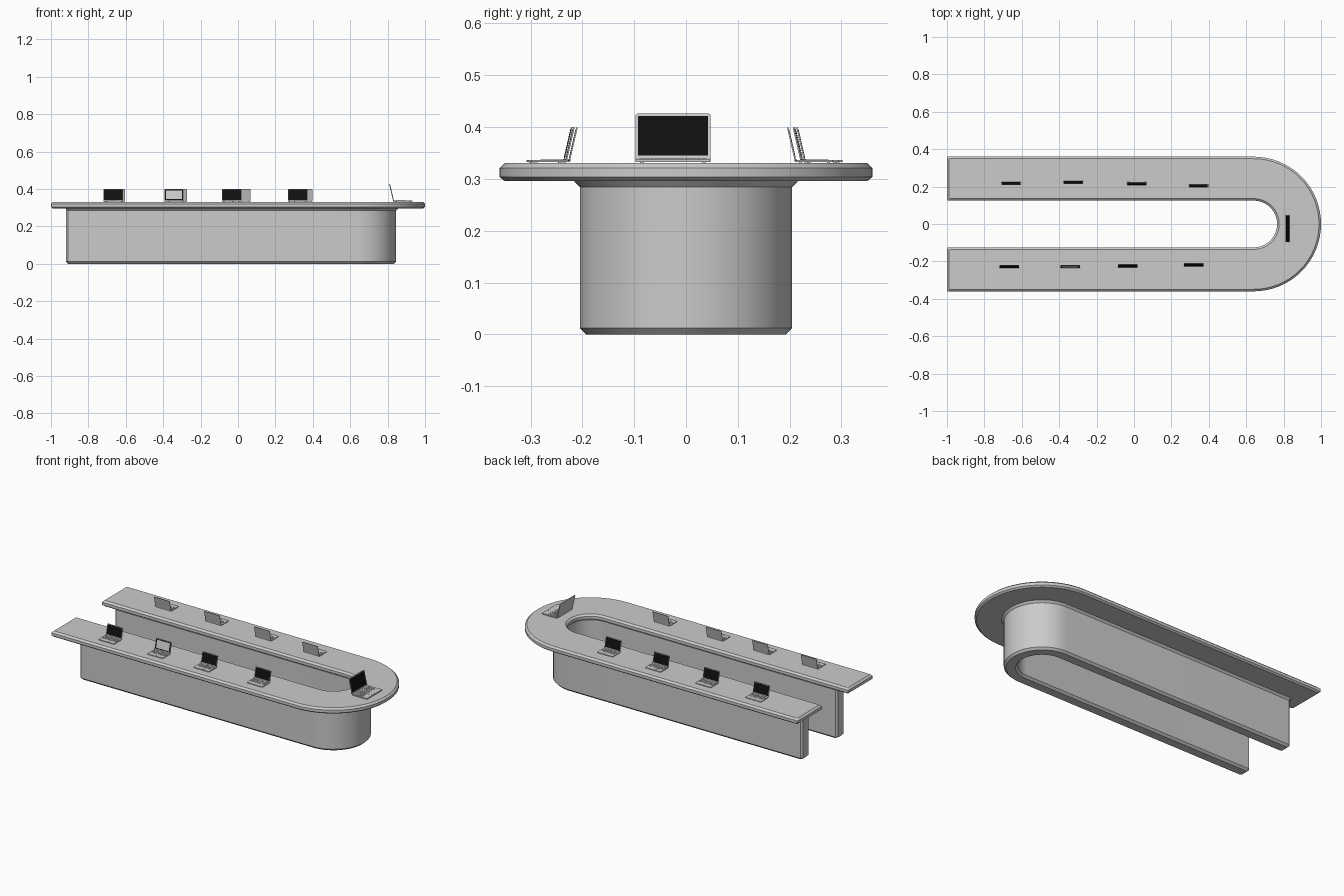
import bpy, bmesh, math
from mathutils import Matrix, Vector

if "Cube" in bpy.data.objects:
    bpy.data.objects.remove(bpy.data.objects["Cube"])


def material(name, rgb):
    m = bpy.data.materials.new(name)
    m.diffuse_color = (*rgb, 1)
    m.use_nodes = True
    m.node_tree.nodes["Principled BSDF"].inputs["Base Color"].default_value = m.diffuse_color
    return m


GREY = material("light grey", (0.6, 0.6, 0.6))
BLACK = material("screen black", (0.005, 0.005, 0.005))
CX = 0.64      # centre of the rounded end
SEG = 32


def add_object(name, bm, mats):
    bmesh.ops.recalc_face_normals(bm, faces=bm.faces[:])
    me = bpy.data.meshes.new(name)
    bm.to_mesh(me)
    bm.free()
    for m in mats:
        me.materials.append(m)
    ob = bpy.data.objects.new(name, me)
    bpy.context.collection.objects.link(ob)
    return ob


def smooth(ob):
    bpy.ops.object.select_all(action='DESELECT')
    bpy.context.view_layer.objects.active = ob
    ob.select_set(True)
    bpy.ops.object.shade_smooth_by_angle(angle=math.radians(20))


def half_outline(rad, end_x, corner):
    """Open U line: straight leg, half circle, straight leg."""
    pts = [(end_x, -rad + corner), (end_x + abs(corner), -rad)]
    for i in range(SEG + 1):
        a = -math.pi / 2 + math.pi * i / SEG
        pts.append((CX + rad * math.cos(a), rad * math.sin(a)))
    return pts + [(end_x + abs(corner), rad), (end_x, rad - corner)]


def u_solid(name, levels, corner):
    """U-shaped solid from levels of (z, outer radius, inner radius, end x)."""
    bm = bmesh.new()
    rings = []
    for z, ro, ri, ex in levels:
        o = [bm.verts.new((x, y, z)) for x, y in half_outline(ro, ex, corner)]
        i = [bm.verts.new((x, y, z)) for x, y in half_outline(ri, ex, -corner)]
        rings.append((o, i))
    n = len(rings[0][0])
    for (o0, i0), (o1, i1) in zip(rings, rings[1:]):
        a, b = o0 + i0[::-1], o1 + i1[::-1]
        for k in range(2 * n):
            j = (k + 1) % (2 * n)
            bm.faces.new((a[k], a[j], b[j], b[k]))
    for o, i in (rings[0], rings[-1]):
        for k in range(n - 1):
            bm.faces.new((o[k], o[k + 1], i[k + 1], i[k]))
    ob = add_object(name, bm, [GREY])
    smooth(ob)


# Counter top with chamfered rim, and the wall below it
u_solid("table_top", [(0.296, 0.350, 0.135, -0.990),
                      (0.304, 0.360, 0.125, -1.000),
                      (0.321, 0.360, 0.125, -1.000),
                      (0.331, 0.349, 0.136, -0.989)], 0.004)
u_solid("base_wall", [(0.000, 0.193, 0.142, -0.908),
                      (0.012, 0.205, 0.130, -0.920),
                      (0.284, 0.205, 0.130, -0.920),
                      (0.297, 0.217, 0.130, -0.920)], 0.011)


def box(bm, centre, size, mat=0, xf=Matrix(), bevel_axis=None, bevel=0.0):
    r = bmesh.ops.create_cube(bm, size=1)
    vs = r["verts"]
    for v in vs:
        v.co = Vector([c + s * k for c, s, k in zip(centre, size, v.co)])
    faces = {f for v in vs for f in v.link_faces}
    for f in faces:
        f.material_index = mat
    if bevel_axis is not None:
        edges = {e for v in vs for e in v.link_edges
                 if abs((e.verts[0].co - e.verts[1].co)[bevel_axis]) > 0.8 * size[bevel_axis]}
        out = bmesh.ops.bevel(bm, geom=list(edges), offset=bevel, segments=3,
                              profile=0.5, affect='EDGES', clamp_overlap=False)
        faces = {f for v in vs + out["verts"] if v.is_valid for f in v.link_faces}
    allv = {v for f in faces if f.is_valid for v in f.verts}
    for v in allv:
        v.co = xf @ v.co


def laptop(name, x, y, angle, scale, grey_screen=False):
    """Open laptop, hinge at the origin, keyboard towards -y, width 0.145."""
    bm = bmesh.new()
    w, d, h = 0.145, 0.100, 0.092
    # keyboard half
    box(bm, (0, -d / 2, 0.004), (w, d, 0.006), bevel_axis=2, bevel=0.005)
    # keys in rows, space bar and touch pad
    for row in range(5):
        for col in range(12):
            if row == 0 and 3 <= col <= 7:
                continue
            box(bm, (-0.0605 + 0.011 * col, -0.058 + 0.0105 * row, 0.0075),
                (0.009, 0.0085, 0.002))
    box(bm, (-0.0055, -0.058, 0.0075), (0.053, 0.0085, 0.002))
    box(bm, (0, -0.082, 0.0071), (0.042, 0.022, 0.0006))
    # feet
    for sx in (-1, 1):
        for fy in (-0.012, -0.088):
            box(bm, (sx * 0.06, fy, 0.0005), (0.008, 0.008, 0.002))
    # hinge bar and leaning lid with screen plate
    box(bm, (0, 0.001, 0.006), (0.10, 0.006, 0.006))
    lean = Matrix.Translation((0, 0, 0.005)) @ Matrix.Rotation(math.radians(-13), 4, 'X')
    box(bm, (0, 0.001, h / 2), (w, 0.004, h), 0, lean, 1, 0.005)
    box(bm, (0, -0.0012, h / 2 + 0.002), (w - 0.010, 0.001, h - 0.014), 1, lean)
    if grey_screen:
        box(bm, (0, -0.0020, h / 2 + 0.002), (w - 0.026, 0.001, h - 0.028), 0, lean)
    ob = add_object(name, bm, [GREY, BLACK])
    ob.location = (x, y, 0.3315)
    ob.rotation_euler = (0, 0, angle)
    ob.scale = (scale,) * 3


# Laptops along both arms, keyboards to the outside, and a larger one at the head
front = [(-0.667, -0.236), (-0.342, -0.235), (-0.033, -0.232), (0.319, -0.226)]
back = [(-0.657, 0.225), (-0.325, 0.230), (0.015, 0.223), (0.345, 0.212)]
for k, (x, y) in enumerate(front):
    laptop(f"front_laptop_{k + 1}", x, y, 0, 0.72, k == 1)
for k, (x, y) in enumerate(back):
    laptop(f"back_laptop_{k + 1}", x, y, math.pi, 0.72)
laptop("head_laptop", 0.832, -0.025, math.pi / 2, 1.0)
